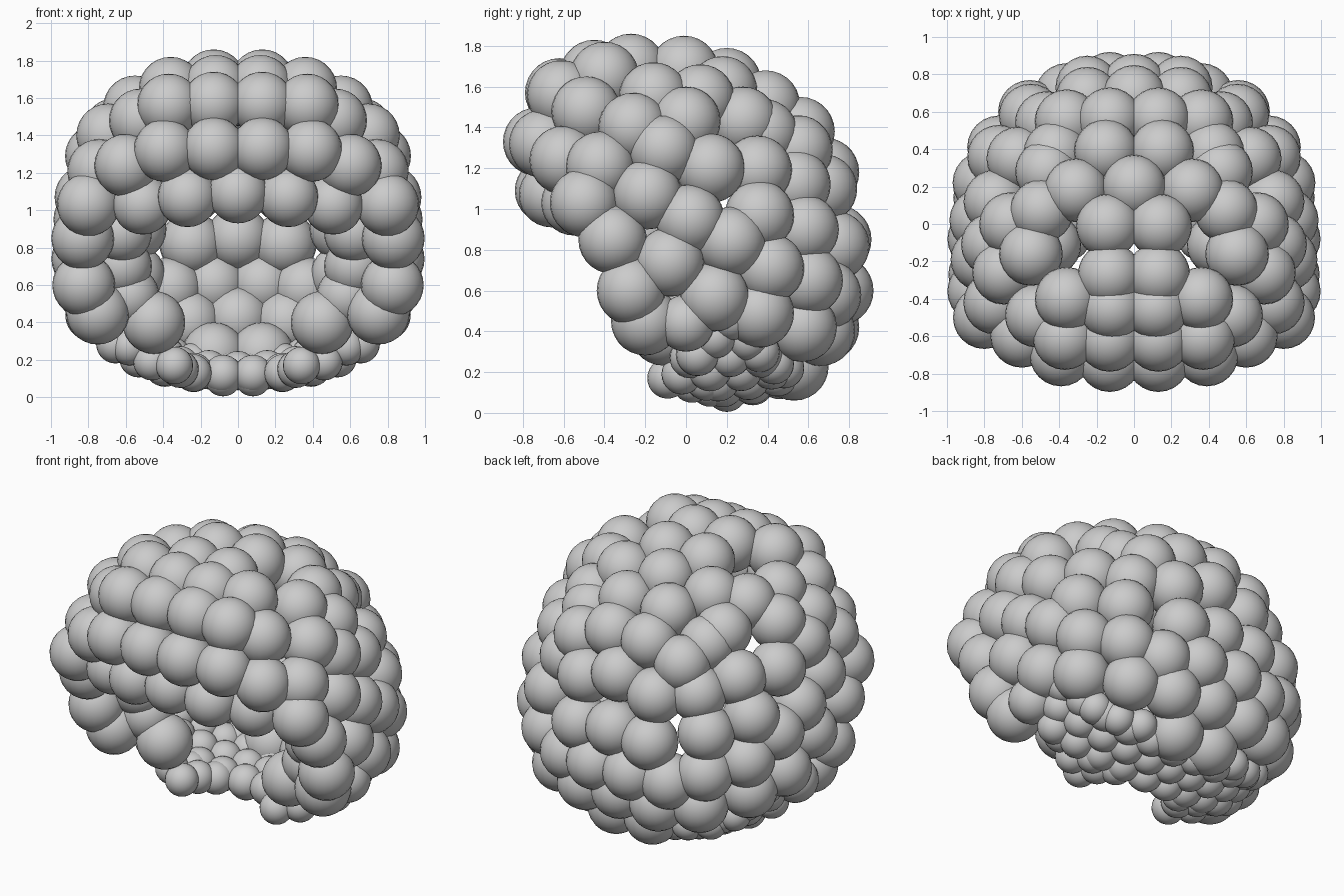
import bpy, bmesh
from math import sin, cos, pi, hypot
from mathutils import Matrix, Vector

# Head dome: superelliptic rings stacked along the tilted axis V
O = Vector((0, 0.01, 0.915))
U = Vector((0, -0.63, 0.777))    # toward the front top
V = Vector((0, 0.777, 0.63))     # toward the back of the crown
RINGS = [(-0.50, 0.82, 0.80), (-0.12, 0.83, 0.89), (0.11, 0.81, 0.86),
         (0.33, 0.72, 0.74), (0.50, 0.56, 0.57), (0.62, 0.33, 0.34),
         (0.75, 0.2, 0.2)]       # height, half width, half length
BIG, SMALL = 0.17, 0.105


def add_pair(bm, p, r):
    for side in ((1, -1) if p[0] > 0.03 else (1,)):
        bmesh.ops.create_uvsphere(
            bm, u_segments=24, v_segments=14, radius=r,
            matrix=Matrix.Translation((side * p[0], p[1], p[2])))


def on_dome(y, z):
    """Point of the dome seen at (y, z) from the side."""
    d = Vector((0, y, z)) - O
    u, v = d.dot(U), d.dot(V)
    for (v0, a0, b0), (v1, a1, b1) in zip(RINGS, RINGS[1:]):
        if v0 <= v <= v1:
            t = (v - v0) / (v1 - v0)
            a, b = a0 + (a1 - a0) * t, b0 + (b1 - b0) * t
            return (a * max(0, 1 - abs(u / b) ** 2.5) ** 0.4, y, z)
    return (0.8, y, z)


def nape_ring(bm, v, half_x, u_low, start):
    """Small curls along the lower end of one ring."""
    last = None
    for i in range(600):
        t = pi / 2 * i / 600
        x, u = half_x * sin(t) ** 0.83, -u_low * cos(t) ** 0.83
        if u > -0.47:
            break
        if x >= start if last is None else hypot(x - last[0], u - last[1]) >= 0.155:
            p = O + U * u + V * v
            add_pair(bm, (x, p.y, p.z), SMALL)
            last = (x, u)


def make(name, build):
    bm = bmesh.new()
    build(bm)
    for f in bm.faces:
        f.smooth = True
    me = bpy.data.meshes.new(name)
    bm.to_mesh(me)
    bm.free()
    bpy.context.collection.objects.link(bpy.data.objects.new(name, me))


# Hairline row around the face, then the under row behind it
def face_edge(bm):
    for p in [(0.13, -0.73, 1.33), (0.39, -0.70, 1.32), (0.60, -0.60, 1.24),
              (0.80, -0.50, 1.03), (0.83, -0.36, 0.85), (0.825, -0.27, 0.60),
              (0.75, -0.20, 0.45), (0.45, -0.11, 0.40)]:
        add_pair(bm, p, 0.168)
    for p in [(0, -0.68, 1.09), (0.27, -0.66, 1.07), (0.51, -0.55, 1.03),
              (0.62, -0.22, 0.88), (0.62, -0.13, 0.70), (0.58, -0.10, 0.54)]:
        add_pair(bm, p, 0.16)


# Curls on the sides, in slanting rows from the front downward
def sides(bm):
    for row in [[(-0.16, 1.55), (0.07, 1.54), (0.28, 1.43)],
                [(-0.49, 1.48), (-0.26, 1.40), (0.0, 1.43)],
                [(-0.11, 1.29), (0.12, 1.20), (0.35, 1.19), (0.54, 1.12)],
                [(-0.42, 1.21), (-0.19, 1.07), (0.02, 0.95), (0.22, 0.84),
                 (0.41, 0.71)],
                [(0.36, 0.97), (0.58, 0.90), (0.60, 0.65), (0.57, 0.42)],
                [(-0.08, 0.74), (0.14, 0.57), (0.36, 0.49)]]:
        for y, z in row:
            add_pair(bm, on_dome(y, z), BIG)
    add_pair(bm, on_dome(0.0, 0.44), 0.14)


# Curls along the middle, from the forehead over the crown to the nape
def crown(bm):
    for p in [(0.13, -0.62, 1.57), (0.37, -0.61, 1.56), (0.13, -0.27, 1.69),
              (0.12, -0.45, 1.66), (0.36, -0.40, 1.65), (0.14, -0.01, 1.68),
              (0, 0.20, 1.62), (0.31, 0.18, 1.58), (0.15, 0.39, 1.51),
              (0.42, 0.38, 1.37), (0.13, 0.56, 1.38), (0.36, 0.55, 1.29),
              (0, 0.68, 1.18), (0.25, 0.67, 1.10), (0, 0.74, 0.85),
              (0.25, 0.73, 0.82), (0.13, 0.75, 0.60), (0.36, 0.69, 0.58),
              (0, 0.68, 0.42), (0.26, 0.66, 0.40), (0.13, 0.53, 0.23)]:
        add_pair(bm, p, BIG)


# Small curls at the nape
def nape(bm):
    nape_ring(bm, -0.36, 0.83, 0.73, 0.08)
    nape_ring(bm, -0.24, 0.81, 0.80, 0.0)
    nape_ring(bm, -0.12, 0.82, 0.86, 0.08)
    for p in [(0.34, -0.09, 0.17), (0.46, -0.02, 0.19), (0.58, 0.02, 0.27),
              (0.31, 0.03, 0.15), (0.24, 0.12, 0.13), (0.40, 0.10, 0.16),
              (0.35, 0.48, 0.22), (0.48, 0.43, 0.24), (0.60, 0.36, 0.30),
              (0.08, 0.2, 0.105)]:
        add_pair(bm, p, 0.10)


make("face_edge_curls", face_edge)
make("side_curls", sides)
make("crown_curls", crown)
make("nape_curls", nape)
